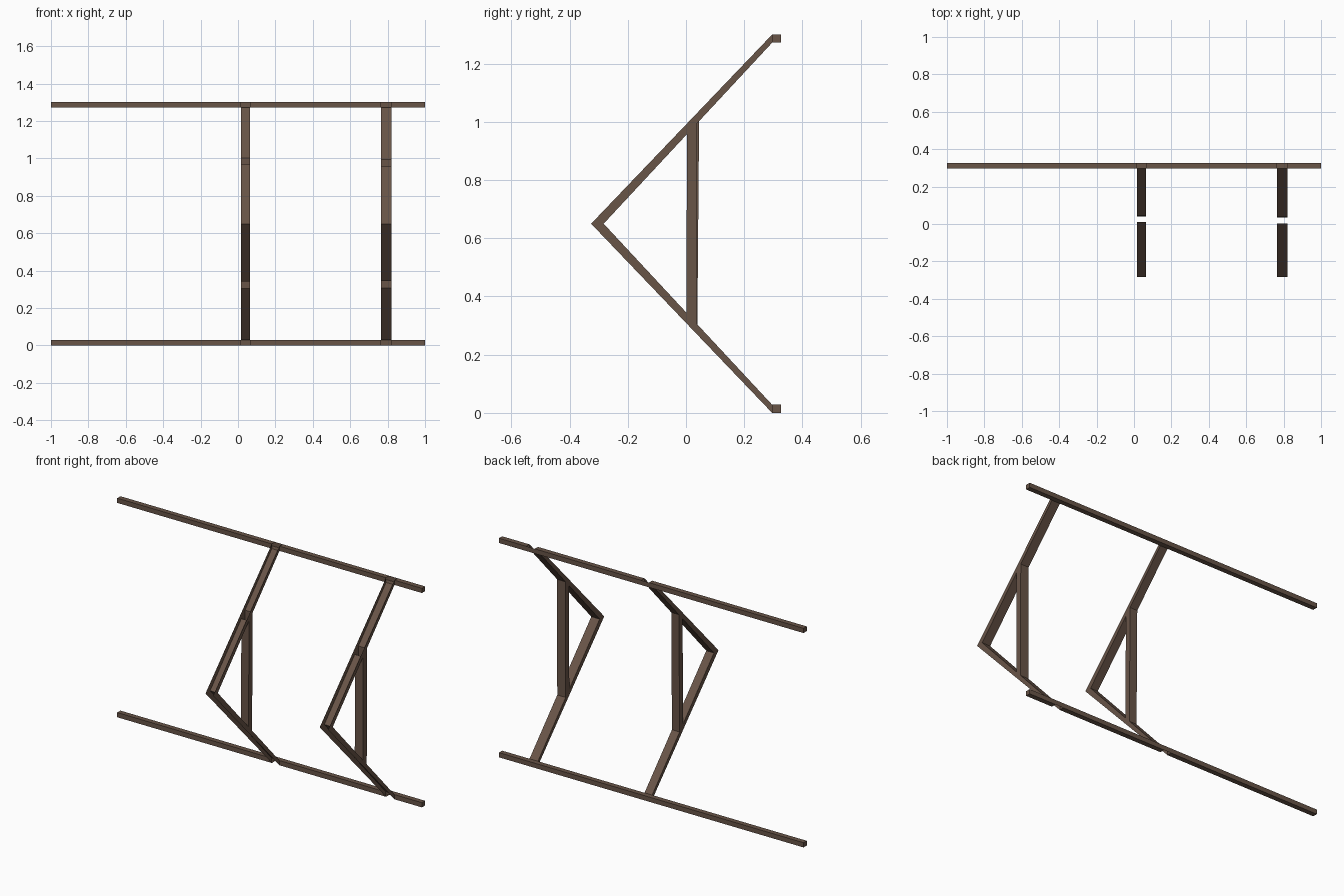
import bpy, bmesh

if "Cube" in bpy.data.objects:
    bpy.data.objects.remove(bpy.data.objects["Cube"])

# Single wood colour
wood = bpy.data.materials.new("dark brown wood")
wood.diffuse_color = (0.14, 0.09, 0.064, 1)
wood.use_nodes = True
wood.node_tree.nodes["Principled BSDF"].inputs["Base Color"].default_value = wood.diffuse_color

H = 1.30                       # overall height
MID = H / 2
RAIL_Y0, RAIL_Y1, RAIL_T = 0.296, 0.326, 0.028
TIP_OUT, TIP_IN = -0.326, -0.283
SLOPE = (H - RAIL_T - MID) / (RAIL_Y0 - TIP_IN)   # inner line of the arms

# Frames: x range, post front y at bottom and top
FRAMES = [((0.015, 0.065), 0.005, 0.011), ((0.765, 0.82), 0.002, 0.003)]
POST_D = 0.034


def build(name, quads):
    bm = bmesh.new()
    for q in quads:
        bm.faces.new([bm.verts.new(p) for p in q])
    bmesh.ops.remove_doubles(bm, verts=bm.verts, dist=1e-5)
    bmesh.ops.recalc_face_normals(bm, faces=bm.faces)
    me = bpy.data.meshes.new(name)
    bm.to_mesh(me)
    bm.free()
    me.materials.append(wood)
    ob = bpy.data.objects.new(name, me)
    bpy.context.collection.objects.link(ob)
    return ob


def strip(a, b, xs):
    """Face across the frame width between two (y, z) points."""
    return [(xs[0], *a), (xs[1], *a), (xs[1], *b), (xs[0], *b)]


def sides(profile, xs):
    """The two flat side walls of a profile."""
    return [[(x, y, z) for y, z in profile] for x in xs]


def inner_z(y, s):
    return MID + s * SLOPE * (y - TIP_IN)


# Long rails, open into the arms where the frames join
def rail(name, s):
    zo, zi = MID + s * MID, MID + s * (MID - RAIL_T)
    cuts = [-1.0] + [x for f in FRAMES for x in f[0]] + [1.0]
    prof = [(RAIL_Y0, zo), (RAIL_Y1, zo), (RAIL_Y1, zi), (RAIL_Y0, zi)]
    quads = sides(prof, (-1.0, 1.0))
    for i in range(len(cuts) - 1):
        xs = cuts[i:i + 2]
        quads += [strip(prof[1], prof[2], xs), strip(prof[2], prof[3], xs)]
        if i % 2 == 0:
            quads += [strip(prof[0], prof[1], xs), strip(prof[3], prof[0], xs)]
    build(name, quads)


rail("top_rail", 1)
rail("bottom_rail", -1)

# V-shaped brackets: channels open on the outside, with a hollow post between
for n, (xs, yb, yt) in enumerate(FRAMES, 1):
    for s, y0, label in ((1, yt, "upper"), (-1, yb, "lower")):
        y1 = y0 + POST_D
        tip, end = (TIP_IN, MID), (RAIL_Y0, inner_z(RAIL_Y0, s))
        a, b = (y0, inner_z(y0, s)), (y1, inner_z(y1, s))
        quads = sides([(TIP_OUT, MID), (RAIL_Y0, MID + s * MID), end, b, a, tip], xs)
        quads += [strip(tip, a, xs), strip(b, end, xs)]
        build(f"{label}_arm_{n}", quads)
    post = [(yb, inner_z(yb, -1)), (yb + POST_D, inner_z(yb + POST_D, -1)),
            (yt + POST_D, inner_z(yt + POST_D, 1)), (yt, inner_z(yt, 1))]
    build(f"post_{n}", sides(post, xs) + [strip(post[0], post[3], xs), strip(post[1], post[2], xs)])
